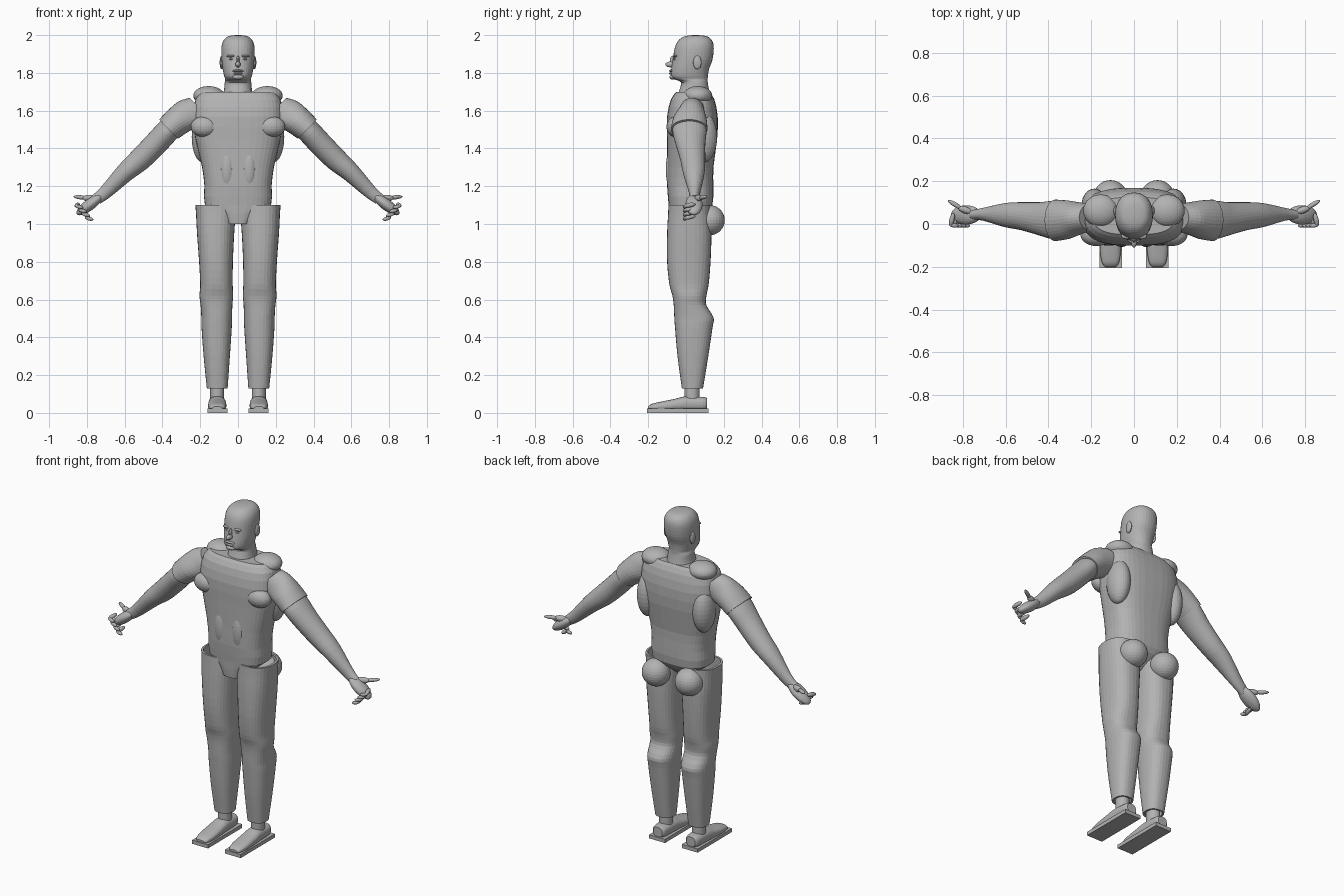
import bpy, bmesh, math
from mathutils import Vector, Matrix

cube = bpy.data.objects.get("Cube")
if cube:
    bpy.data.objects.remove(cube, do_unlink=True)

grey = bpy.data.materials.new("plain_grey")
grey.use_nodes = True
grey.diffuse_color = (0.45, 0.45, 0.45, 1)
grey.node_tree.nodes["Principled BSDF"].inputs["Base Color"].default_value = grey.diffuse_color
parts = []


def finish(name, bm, side=1):
    """Turn a bmesh into a part; side -1 reflects it to the right."""
    if side < 0:
        bmesh.ops.scale(bm, vec=(-1, 1, 1), verts=bm.verts)
    bmesh.ops.recalc_face_normals(bm, faces=bm.faces)
    mesh = bpy.data.meshes.new(name)
    bm.to_mesh(mesh)
    bm.free()
    mesh.materials.append(grey)
    obj = bpy.data.objects.new(name, mesh)
    bpy.context.collection.objects.link(obj)
    parts.append(obj)
    return obj


def spline(a, b, c, d, t):
    return b + 0.5 * t * ((c - a) + t * ((2*a - 5*b + 4*c - d) + t * (3*(b - c) + d - a)))


def loft(name, rings, side=1, power=2, steps=3, sides=32, caps=True):
    """Skin over rings, each given as centre, half-axis u, half-axis v."""
    smooth = []
    for i in range(len(rings) - 1):
        near = [rings[max(0, i - 1)], rings[i], rings[i + 1], rings[min(len(rings) - 1, i + 2)]]
        for s in range(steps):
            smooth.append([spline(*[r[k] for r in near], s / steps) for k in range(3)])
    smooth.append(rings[-1])
    bm = bmesh.new()
    loops = []
    for c, u, v in smooth:
        loop = []
        for j in range(sides):
            a = math.tau * j / sides
            p, q = [math.copysign(abs(w) ** (2 / power), w) for w in (math.cos(a), math.sin(a))]
            loop.append(bm.verts.new(c + u * p + v * q))
        loops.append(loop)
    for low, high in zip(loops, loops[1:]):
        for j in range(sides):
            k = (j + 1) % sides
            bm.faces.new((low[j], low[k], high[k], high[j]))
    if caps:
        bm.faces.new(loops[0])
        bm.faces.new(loops[-1])
    return finish(name, bm, side)


def flat_ring(z, x0, x1, y0, y1):
    return (Vector(((x0 + x1) / 2, (y0 + y1) / 2, z)),
            Vector(((x1 - x0) / 2, 0, 0)), Vector((0, (y1 - y0) / 2, 0)))


def shoe_ring(y, x0, x1, z0, z1):
    return (Vector(((x0 + x1) / 2, y, (z0 + z1) / 2)),
            Vector(((x1 - x0) / 2, 0, 0)), Vector((0, 0, (z1 - z0) / 2)))


def arm_ring(x, z, r, y0, y1):
    return (Vector((x, (y0 + y1) / 2, z)),
            Vector((0.7, 0, 0.72)) * r, Vector((0, (y1 - y0) / 2, 0)))


def blob(name, centre, radii, side=1, turn=None):
    bm = bmesh.new()
    bmesh.ops.create_uvsphere(bm, u_segments=28, v_segments=16, radius=1)
    turn = turn.to_matrix().to_4x4() if turn else Matrix()
    bm.transform(Matrix.Translation(centre) @ turn @ Matrix.Diagonal((*radii, 1)))
    return finish(name, bm, side)


def segment(name, a, b, wide, thick, side):
    """Rounded finger or palm piece running between two points."""
    a, b = Vector(a), Vector(b)
    d = b - a
    blob(name, (a + b) / 2, (thick, wide, d.length / 2 + thick * 0.5), side, d.to_track_quat("Z", "Y"))


# Torso and pelvis
loft("torso", [flat_ring(z, -w, w, f, b) for z, w, f, b in [
    (1.0, .06, -.085, .04), (1.05, .1, -.09, .1), (1.1, .175, -.092, .14),
    (1.2, .178, -.1, .145), (1.3, .19, -.1, .145), (1.45, .225, -.1, .165),
    (1.57, .24, -.1, .168), (1.66, .225, -.08, .15), (1.7, .19, -.05, .125)]],
    power=2.8, steps=2, sides=40)

# Head and neck
loft("head", [flat_ring(z, -w, w, f, b) for z, w, f, b in [
    (1.66, .085, -.05, .135), (1.71, .074, -.035, .122), (1.75, .07, -.027, .115),
    (1.768, .068, -.066, .115), (1.785, .074, -.08, .116), (1.82, .081, -.078, .122),
    (1.87, .087, -.07, .14), (1.93, .088, -.06, .147), (1.965, .08, -.045, .141),
    (1.988, .062, -.02, .122), (1.997, .038, .01, .095), (2.0, .008, .04, .06)]],
    power=2.2, sides=36)
blob("nose", (0, -.076, 1.845), (.014, .034, .016))
blob("nose_bridge", (0, -.07, 1.865), (.009, .016, .026))
blob("upper_lip", (0, -.074, 1.811), (.03, .016, .007))
blob("lower_lip", (0, -.076, 1.797), (.025, .014, .007))
blob("chin", (0, -.07, 1.778), (.03, .018, .014))

for side, tag in ((1, "left_"), (-1, "right_")):
    # Face pairs
    blob(tag + "brow", (.035, -.056, 1.889), (.025, .014, .007), side)
    blob(tag + "eye", (.034, -.056, 1.873), (.013, .011, .006), side)
    blob(tag + "ear", (.087, .06, 1.855), (.01, .022, .036), side)

    # Muscle masses
    blob(tag + "trapezius", (.155, .062, 1.68), (.082, .076, .05), side)
    blob(tag + "pectoral", (.175, -.05, 1.515), (.075, .053, .056), side)
    blob(tag + "abdominal", (.058, -.077, 1.29), (.038, .03, .105), side)
    blob(tag + "back_muscle", (.185, .09, 1.46), (.06, .075, .135), side)
    blob(tag + "buttock", (.11, .125, 1.02), (.08, .08, .08), side)

    # Sleeve and arm
    loft(tag + "sleeve", [arm_ring(*r) for r in [
        (.2, 1.61, .08, -.03, .095), (.25, 1.585, .09, -.045, .1),
        (.31, 1.55, .079, -.07, .11), (.368, 1.502, .071, -.08, .114)]], side)
    loft(tag + "arm", [arm_ring(*r) for r in [
        (.34, 1.525, .063, -.07, .107), (.385, 1.48, .063, -.07, .108),
        (.44, 1.42, .063, -.053, .102), (.52, 1.34, .06, -.03, .102),
        (.6, 1.27, .05, -.015, .098), (.7, 1.17, .036, .015, .076),
        (.75, 1.13, .03, .02, .066)]], side)

    # Hand with curled fingers and outstretched thumb
    segment(tag + "palm", (.735, .043, 1.14), (.835, .042, 1.065), .03, .045, side)
    segment(tag + "thumb_base", (.76, .055, 1.135), (.815, .075, 1.138), .018, .016, side)
    segment(tag + "thumb", (.805, .072, 1.138), (.865, .108, 1.145), .011, .011, side)
    for i, finger in enumerate(("index", "middle", "ring", "little")):
        knuckle = Vector((.845 - .018 * i, .045, 1.105 - .021 * i))
        bend = knuckle + Vector((.012, -.05, -.01))
        tip = bend + Vector((-.032, -.003, -.008))
        segment(tag + finger + "_finger", knuckle, bend, .012, .012, side)
        segment(tag + finger + "_fingertip", bend, tip, .01, .01, side)

    # Trouser leg, an open tube with a visible rim
    leg = loft(tag + "trouser_leg", [flat_ring(*r) for r in [
        (.13, .055, .165, -.022, .09), (.3, .043, .182, -.045, .118),
        (.45, .033, .193, -.058, .14), (.505, .031, .194, -.062, .146),
        (.57, .03, .198, -.065, .108), (.62, .026, .204, -.072, .108),
        (.68, .028, .2, -.088, .12), (.8, .027, .206, -.1, .13),
        (.95, .02, .217, -.1, .135), (1.05, .012, .222, -.095, .13),
        (1.1, .01, .226, -.093, .128)]], side, power=2.4, caps=False)
    rim = leg.modifiers.new("rim", "SOLIDIFY")
    rim.thickness = 0.012
    rim.offset = -1

    # Ankle, shoe and flat sole
    loft(tag + "ankle", [flat_ring(z, .073, .147, -.008, .072) for z in (.05, .1, .2)], side)
    loft(tag + "shoe", [shoe_ring(*r) for r in [
        (.112, .08, .14, .02, .078), (.09, .068, .152, .012, .084),
        (.0, .064, .156, .01, .088), (-.06, .062, .158, .01, .074),
        (-.13, .062, .158, .01, .06), (-.18, .07, .15, .012, .048),
        (-.2, .085, .135, .018, .034)]], side, power=2.4)
    bm = bmesh.new()
    bmesh.ops.create_cube(bm, size=1)
    bm.transform(Matrix.Translation((.109, -.043, .011)) @ Matrix.Diagonal((.106, .326, .022, 1)))
    finish(tag + "sole", bm, side)

# Smooth shading with crisp cuffs, rims and sole edges
for obj in bpy.context.view_layer.objects:
    obj.select_set(obj in parts)
bpy.context.view_layer.objects.active = parts[0]
bpy.ops.object.shade_smooth_by_angle(angle=math.radians(40))
